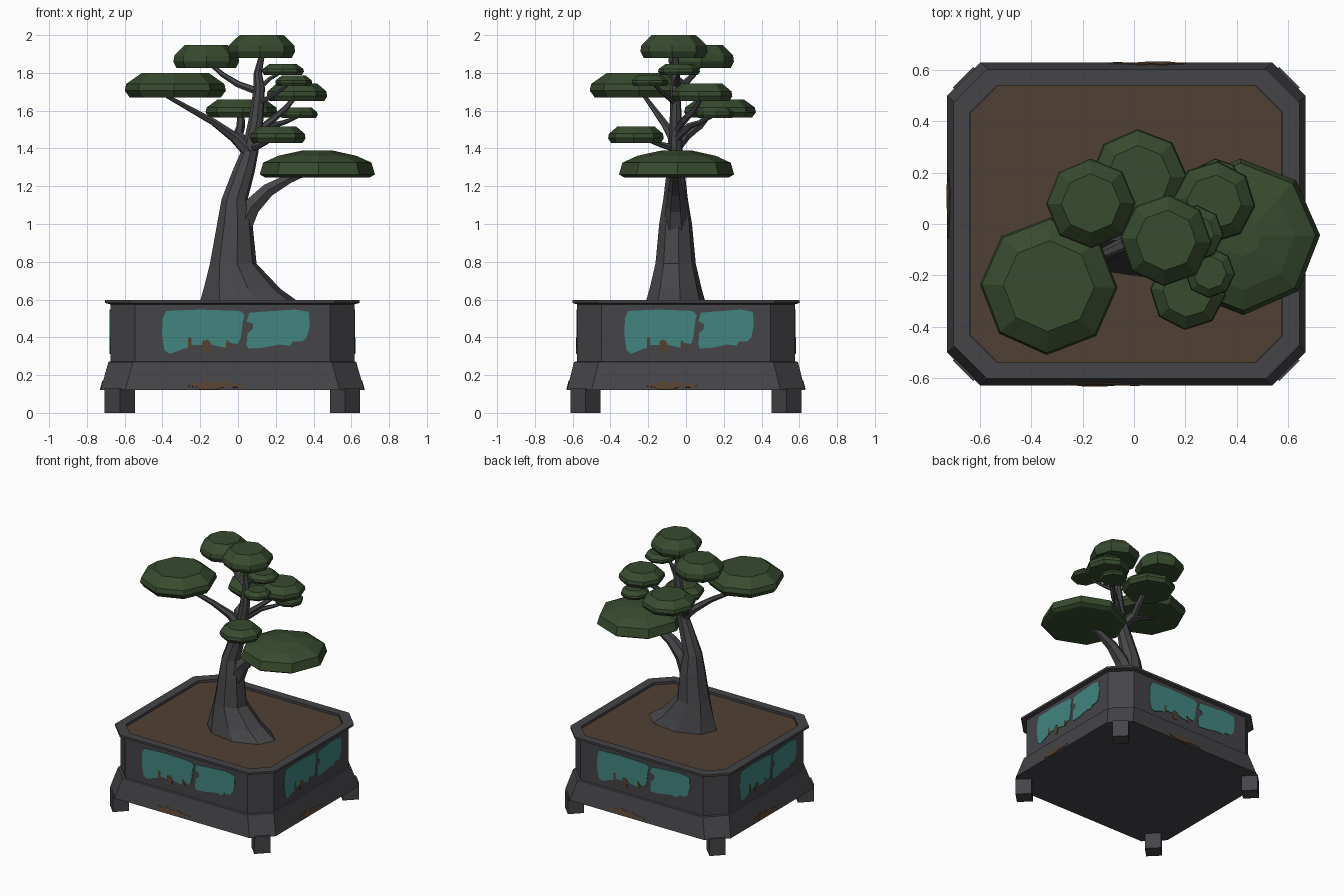
import bpy, bmesh, math, random
from mathutils import Vector

random.seed(3)
CX = -0.03          # pot centre in x
TY = -0.055         # trunk centre in y


def mat(name, r, g, b):
    m = bpy.data.materials.new(name)
    m.diffuse_color = (r, g, b, 1)
    return m


GREY = mat("dark grey pot", 0.058, 0.057, 0.064)
BARK = mat("grey bark", 0.063, 0.062, 0.068)
LEAF = mat("leaf green", 0.040, 0.070, 0.028)
SOIL = mat("soil brown", 0.080, 0.052, 0.035)
TEAL = mat("teal glaze", 0.054, 0.235, 0.215)
RUST = mat("rust brown", 0.090, 0.052, 0.028)


def finish(bm, name, material):
    me = bpy.data.meshes.new(name)
    bm.to_mesh(me)
    bm.free()
    me.materials.append(material)
    ob = bpy.data.objects.new(name, me)
    bpy.context.collection.objects.link(ob)
    return ob


def loft(name, rings, material):
    """Skin a list of equal-length point rings and cap both ends."""
    bm = bmesh.new()
    vs = [[bm.verts.new(p) for p in ring] for ring in rings]
    n = len(vs[0])
    for a, b in zip(vs, vs[1:]):
        for i in range(n):
            j = (i + 1) % n
            bm.faces.new((a[i], a[j], b[j], b[i]))
    bm.faces.new(vs[0][::-1])
    bm.faces.new(vs[-1])
    bmesh.ops.recalc_face_normals(bm, faces=bm.faces)
    return finish(bm, name, material)


def cut_rect(z, hx, hy, c):
    """Rectangle with cut corners."""
    q = [(hx, -hy + c), (hx, hy - c), (hx - c, hy), (-hx + c, hy),
         (-hx, hy - c), (-hx, -hy + c), (-hx + c, -hy), (hx - c, -hy)]
    return [(CX + x, y, z) for x, y in q]


def oval(z, cx, cy, rx, ry, n=8, turn=0.0):
    return [(cx + rx * math.cos(turn + math.tau * i / n),
             cy + ry * math.sin(turn + math.tau * i / n), z) for i in range(n)]


def tube(name, pts, r0, r1, n=6):
    """Tapered branch along a path."""
    pts = [Vector(p) for p in pts]
    rings = []
    for k, p in enumerate(pts):
        d = (pts[min(k + 1, len(pts) - 1)] - pts[max(k - 1, 0)]).normalized()
        side = d.cross(Vector((0, 0, 1))).normalized()
        up = side.cross(d)
        r = r0 + (r1 - r0) * k / (len(pts) - 1)
        rings.append([p + r * (math.cos(math.tau * i / n) * side + math.sin(math.tau * i / n) * up)
                      for i in range(n)])
    loft(name, rings, BARK)


# Pot: skirt, body, rim and hollow
loft("pot", [cut_rect(*s) for s in (
    (0.12, 0.698, 0.630, 0.13), (0.27, 0.656, 0.593, 0.13), (0.272, 0.646, 0.577, 0.13),
    (0.575, 0.646, 0.577, 0.13), (0.582, 0.674, 0.602, 0.13), (0.598, 0.674, 0.602, 0.13),
    (0.598, 0.608, 0.540, 0.105), (0.57, 0.608, 0.540, 0.105))], GREY)
loft("soil", [cut_rect(0.55, 0.60, 0.53, 0.105), cut_rect(0.58, 0.607, 0.539, 0.105)], SOIL)

# Feet, turned to the cut corners
for sx in (-1, 1):
    for sy in (-1, 1):
        loft("foot", [oval(z, CX + sx * 0.596, sy * 0.532, 0.08, 0.08, 4) for z in (0, 0.13)], GREY)

# Worn glaze panels and rust, traced on the front and turned to every side
GLAZE_LEFT = [(-.40, .50), (-.38, .54), (-.2, .547), (.01, .54), (.035, .52), (.025, .48),
              (.015, .40), (0, .365), (-.04, .37), (-.06, .39), (-.065, .345), (-.14, .36),
              (-.15, .38), (-.185, .385), (-.19, .36), (-.25, .36), (-.265, .345),
              (-.30, .335), (-.36, .313), (-.39, .33), (-.402, .41)]
GLAZE_RIGHT = [(.06, .53), (.12, .535), (.3, .547), (.375, .535), (.38, .46), (.365, .40),
               (.34, .377), (.29, .377), (.275, .355), (.22, .362), (.13, .345), (.055, .34),
               (.045, .36), (.05, .42), (.08, .445), (.08, .47), (.045, .485)]
DRIPS = [[(-.265, .345), (-.265, .40), (-.247, .40), (-.247, .35)],
         [(-.185, .325), (-.19, .375), (-.165, .39), (-.145, .37), (-.15, .32), (-.17, .315)],
         [(-.065, .345), (-.06, .385), (-.04, .365), (-.045, .34)]]
SKIRT_RUST = [[(-.265, .142), (-.24, .158), (-.2, .155), (-.17, .172), (-.13, .158), (-.08, .165),
               (-.02, .15), (.035, .15), (.02, .135), (-.07, .138), (-.12, .123), (-.2, .123),
               (-.21, .135)]]


def decal(name, outlines, material, lift, sloped=False):
    bm = bmesh.new()
    for side in range(4):
        wide = side % 2 == 0
        a = side * math.pi / 2
        for outline in outlines:
            pts = []
            for x, z in outline:
                u = (x - CX) * (1 if wide else 0.875)
                if sloped:
                    d = (0.630 if wide else 0.698) - (z - 0.12) * (0.247 if wide else 0.28)
                else:
                    d = 0.577 if wide else 0.646
                d += lift
                pts.append(bm.verts.new((CX + u * math.cos(a) + d * math.sin(a),
                                         u * math.sin(a) - d * math.cos(a), z)))
            f = bm.faces.new(pts)
            f.normal_update()
            if f.normal.dot((math.sin(a), -math.cos(a), 0)) < 0:
                f.normal_flip()
    ob = finish(bm, name, material)
    ob.modifiers.new("thickness", "SOLIDIFY").thickness = 0.004


decal("glaze_panels", [GLAZE_LEFT, GLAZE_RIGHT], TEAL, 0.004)
decal("rust_drips", DRIPS, RUST, 0.005)
decal("skirt_rust", SKIRT_RUST, RUST, 0.004, True)

# Trunk: z, centre x, radius x, radius y
loft("trunk", [oval(z, cx, TY, rx, ry, 8, math.pi / 8 * 0.4) for z, cx, rx, ry in (
    (0.57, 0.07, 0.28, 0.165), (0.655, 0.022, 0.207, 0.14), (0.79, -0.025, 0.125, 0.108),
    (1.0, -0.017, 0.095, 0.088), (1.13, -0.018, 0.07, 0.066), (1.28, 0.03, 0.06, 0.048),
    (1.40, 0.067, 0.045, 0.037), (1.55, 0.095, 0.04, 0.032), (1.72, 0.113, 0.03, 0.027),
    (1.80, 0.105, 0.022, 0.022), (1.90, 0.128, 0.015, 0.015))], BARK)

# Branches
for name, r0, r1, pts in (
    ("low_right_branch", .065, .016, [(.015, TY, .98), (.07, TY, 1.09), (.16, TY, 1.18), (.27, TY, 1.24), (.38, TY, 1.28)]),
    ("left_branch", .038, .010, [(.06, TY, 1.38), (-.02, -.07, 1.46), (-.13, -.12, 1.54), (-.40, -.23, 1.69)]),
    ("back_branch", .034, .018, [(.05, TY, 1.41), (.0, .0, 1.47), (.015, .07, 1.52), (.015, .13, 1.59)]),
    ("upper_left_branch", .022, .010, [(.11, TY, 1.70), (.0, -.01, 1.74), (-.08, .04, 1.79), (-.15, .08, 1.85)]),
    ("right_branch", .022, .012, [(.09, TY, 1.48), (.18, -.01, 1.55), (.25, .05, 1.61), (.30, .08, 1.67)]),
    ("back_right_branch", .022, .008, [(.09, TY, 1.45), (.18, .02, 1.52), (.25, .08, 1.54), (.32, .14, 1.57)]),
    ("front_branch", .022, .010, [(.07, TY, 1.40), (.12, -.13, 1.42), (.20, -.24, 1.46)]),
    ("small_front_branch", .015, .007, [(.11, TY, 1.64), (.2, -.12, 1.69), (.28, -.18, 1.75)]),
    ("small_right_branch", .015, .007, [(.115, TY, 1.72), (.17, -.05, 1.77), (.24, -.037, 1.81)]),
):
    tube(name, pts, r0, r1)

# Leaf pads: centre x, y, radius, bottom z, top z
FLAT = ((0, .9), (.28, 1), (.55, .97), (1, .66))
DOME = ((0, .90), (.12, 1), (.55, .94), (.80, .68), (1, .25))
for name, x, y, r, z0, z1, prof in (
    ("top_pad", .125, -.064, .178, 1.88, 2.0, FLAT),
    ("upper_left_pad", -.168, .08, .174, 1.825, 1.947, FLAT),
    ("left_pad", -.332, -.242, .268, 1.67, 1.80, FLAT),
    ("low_right_pad", .42, -.05, .305, 1.245, 1.39, DOME),
    ("back_pad", .018, .18, .190, 1.565, 1.66, FLAT),
    ("front_pad", .21, -.265, .148, 1.43, 1.517, FLAT),
    ("right_pad", .312, .085, .161, 1.65, 1.745, FLAT),
    ("back_right_pad", .322, .155, .100, 1.56, 1.618, FLAT),
    ("small_front_pad", .295, -.19, .098, 1.73, 1.785, FLAT),
    ("small_right_pad", .238, -.037, .111, 1.79, 1.846, FLAT),
):
    turn = random.uniform(-.1, .1)
    loft(name, [oval(z0 + t * (z1 - z0), x, y, r * s, r * s, 8, turn) for t, s in prof], LEAF)
